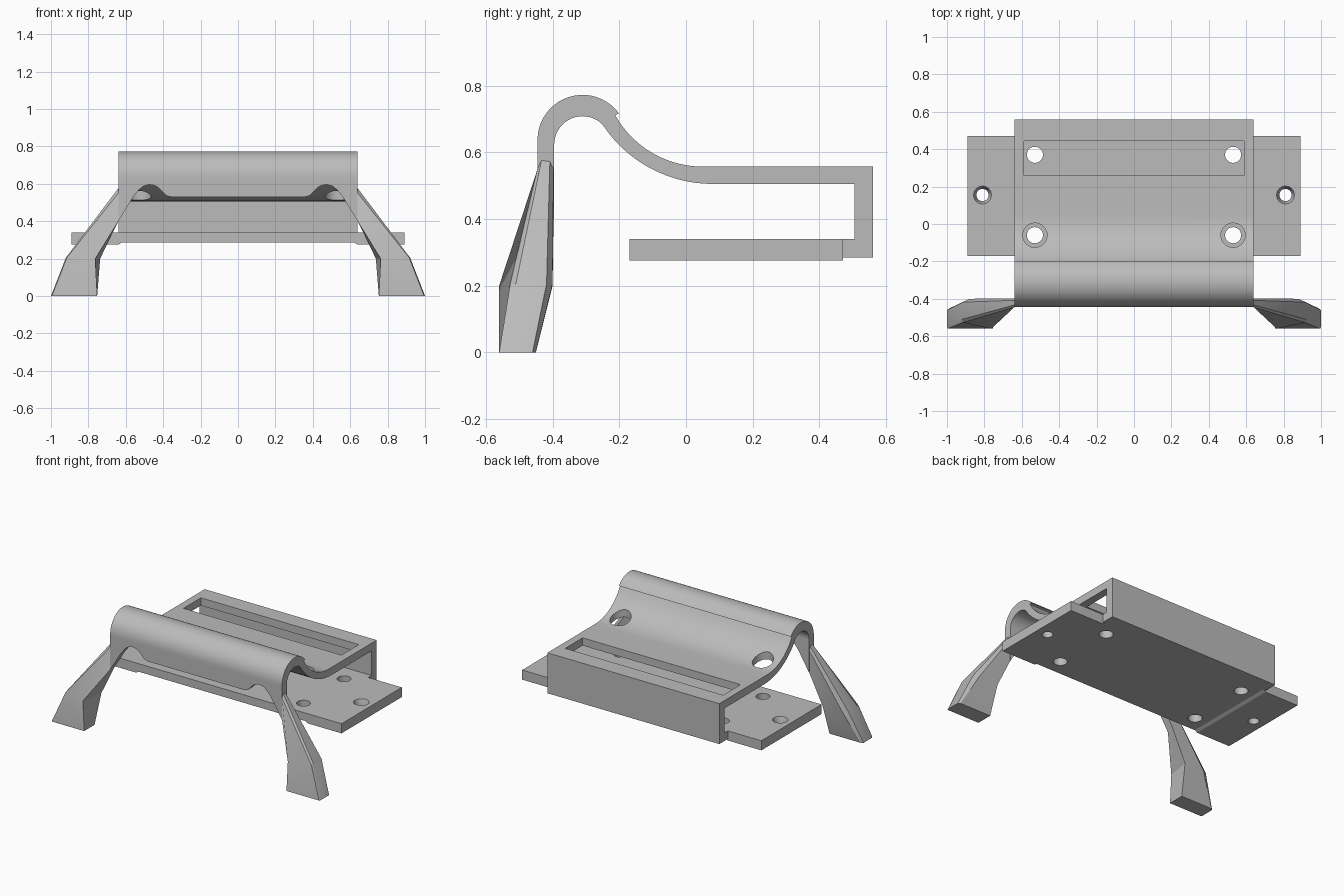
import bpy
import bmesh
import math
from mathutils import Vector

cube = bpy.data.objects.get("Cube")
if cube:
    bpy.data.objects.remove(cube, do_unlink=True)

grey = bpy.data.materials.new("plain grey")
grey.use_nodes = True
grey.diffuse_color = (0.5, 0.5, 0.5, 1)
grey.node_tree.nodes["Principled BSDF"].inputs["Base Color"].default_value = (0.5, 0.5, 0.5, 1)


def loft(name, rings):
    """Skin a closed solid through rings with equal point counts."""
    bm = bmesh.new()
    loops = [[bm.verts.new(p) for p in ring] for ring in rings]
    n = len(loops[0])
    for a, b in zip(loops, loops[1:]):
        for i in range(n):
            j = (i + 1) % n
            bm.faces.new((a[i], a[j], b[j], b[i]))
    bm.faces.new(loops[0])
    bm.faces.new(loops[-1])
    bmesh.ops.recalc_face_normals(bm, faces=bm.faces)
    mesh = bpy.data.meshes.new(name)
    bm.to_mesh(mesh)
    bm.free()
    mesh.materials.append(grey)
    obj = bpy.data.objects.new(name, mesh)
    bpy.context.collection.objects.link(obj)
    return obj


def arc(cy, cz, r, start, end, steps):
    angles = [math.radians(start + (end - start) * i / steps) for i in range(steps + 1)]
    return [(cy + r * math.cos(a), cz + r * math.sin(a)) for a in angles]


def circle(x, y, z, r):
    return [(x + px, y + py, z) for px, py in arc(0, 0, r, 0, 348.75, 31)]


def cut(obj, rings):
    """Subtract a lofted cutter and bake the result."""
    cutter = loft("cutter", rings)
    cutter.hide_render = True
    mod = obj.modifiers.new("cut", "BOOLEAN")
    mod.operation = "DIFFERENCE"
    mod.solver = "EXACT"
    mod.object = cutter
    bake(obj)
    bpy.data.objects.remove(cutter, do_unlink=True)


def bake(obj):
    bpy.context.view_layer.update()
    deps = bpy.context.evaluated_depsgraph_get()
    mesh = bpy.data.meshes.new_from_object(obj.evaluated_get(deps))
    obj.modifiers.clear()
    obj.data = mesh


def smooth(obj):
    bpy.ops.object.select_all(action="DESELECT")
    obj.select_set(True)
    bpy.context.view_layer.objects.active = obj
    bpy.ops.object.shade_smooth_by_angle(angle=math.radians(25))


half = 0.64

# Bent strip: arch, swept curve, flat top, back wall and bottom return
profile = arc(-0.31, 0.637, 0.135, 180, 36, 20)
profile += arc(0.05, 0.857, 0.3, 209, 270, 14)
profile += [(0.56, 0.557), (0.56, 0.285), (0.47, 0.285), (0.47, 0.34),
            (0.505, 0.34), (0.505, 0.505)]
profile += arc(0.08, 0.9, 0.395, 270, 214, 14)
profile += arc(-0.31, 0.623, 0.085, 45, 180, 18)
profile += [(-0.395, 0.62), (-0.445, 0.62)]
strip = loft("bent_strip", [[(x, y, z) for y, z in profile] for x in (-half, half)])

# Long slot in the flat top, and clearance holes in the curve
slot = [(-0.588, 0.26), (0.588, 0.26), (0.588, 0.445), (-0.588, 0.445)]
cut(strip, [[(x, y, z) for x, y in slot] for z in (0.45, 0.65)])
for x in (-0.53, 0.53):
    cut(strip, [circle(x, -0.06, z, 0.065) for z in (0.45, 0.75)])
smooth(strip)

# Front lip with a scalloped lower edge that runs into the legs
edge = [(0.36, 0.53), (0.385, 0.538), (0.405, 0.558), (0.425, 0.58),
        (0.45, 0.592), (0.475, 0.596), (0.505, 0.588), (0.53, 0.568),
        (0.56, 0.53), (half, 0.4)]
outline = edge + [(half, 0.62)]
outline += [(-x, z) for x, z in reversed(outline)]
lip = loft("front_lip", [[(x, y, z) for x, z in outline] for y in (-0.445, -0.395)])
smooth(lip)

# Splayed legs: rings at the lip, the ankle and the floor
top = [(half, y, z) for y, z in ((-0.445, 0.4), (-0.397, 0.4), (-0.397, 0.55),
                                 (-0.408, 0.572), (-0.433, 0.576), (-0.445, 0.55))]
ankle = [(0.763, -0.56, 0.2), (0.737, -0.4, 0.2), (0.88, -0.4, 0.205),
         (0.915, -0.418, 0.205), (0.92, -0.51, 0.205), (0.915, -0.527, 0.205)]
floor = [(0.753, -0.56, 0), (0.753, -0.45, 0), (0.985, -0.45, 0),
         (1, -0.46, 0), (1, -0.55, 0), (0.995, -0.56, 0)]
for side, sign in (("left", 1), ("right", -1)):
    leg = loft(side + "_leg", [[(sign * x, y, z) for x, y, z in ring]
                               for ring in (top, ankle, floor)])
    smooth(leg)

# Base plate with slightly thicker ends
section = [(0.89, 0.34), (0.89, 0.275), (0.64, 0.275), (0.62, 0.286)]
section += [(-x, z) for x, z in reversed(section)]
plate = loft("base_plate", [[(x, y, z) for x, z in section] for y in (-0.17, 0.47)])
for x in (-1, 1):
    for y in (-0.06, 0.37):
        cut(plate, [circle(0.53 * x, y, z, 0.043) for z in (0.2, 0.4)])
    # Tapered mounting holes at the ends
    cut(plate, [circle(0.81 * x, 0.155, 0.26, 0.033),
                circle(0.81 * x, 0.155, 0.3, 0.033),
                circle(0.81 * x, 0.155, 0.341, 0.048)])
smooth(plate)
